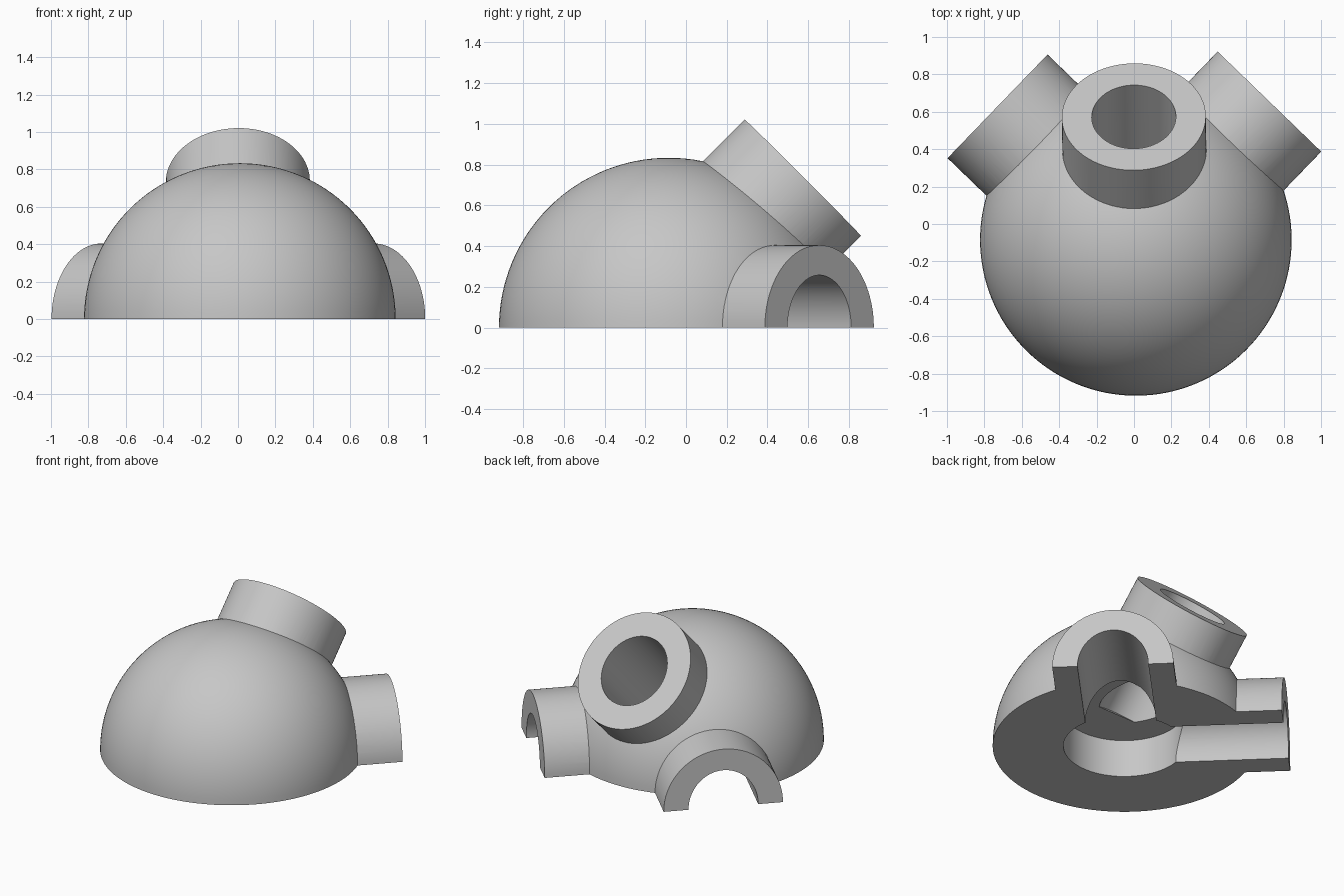
import bpy, bmesh
from math import radians, sin, cos
from mathutils import Matrix, Vector

if "Cube" in bpy.data.objects:
    bpy.data.objects.remove(bpy.data.objects["Cube"])

grey = bpy.data.materials.new("plain grey")
grey.use_nodes = True
grey.diffuse_color = (0.57, 0.57, 0.57, 1)
grey.node_tree.nodes["Principled BSDF"].inputs["Base Color"].default_value = grey.diffuse_color

CENTRE = Vector((0.01, -0.085, 0))
DOME_RADIUS = 0.833


def finish(name, bm):
    mesh = bpy.data.meshes.new(name)
    bm.to_mesh(mesh)
    bm.free()
    mesh.materials.append(grey)
    obj = bpy.data.objects.new(name, mesh)
    bpy.context.collection.objects.link(obj)
    return obj


def tube(name, end, azimuth, tilt, wide, tall, length, extra=0.0):
    """Elliptical cylinder reaching back from its end point along its axis."""
    a, t = radians(azimuth), radians(tilt)
    axis = Vector((cos(a) * cos(t), sin(a) * cos(t), sin(t)))
    side = Vector((0, 0, 1)).cross(axis).normalized()
    frame = Matrix((side, axis.cross(side), axis)).transposed().to_4x4()
    total = length + extra
    frame.translation = CENTRE + end + axis * (extra - total / 2)
    bm = bmesh.new()
    bmesh.ops.create_cone(bm, cap_ends=True, segments=96, radius1=1, radius2=1, depth=total,
                          matrix=frame @ Matrix.Diagonal((wide, tall, 1, 1)))
    return finish(name, bm)


def combine(target, tool, operation):
    tool.hide_render = True
    mod = target.modifiers.new(tool.name, "BOOLEAN")
    mod.operation, mod.object, mod.solver = operation, tool, "EXACT"
    bpy.context.view_layer.objects.active = target
    bpy.ops.object.modifier_apply(modifier=mod.name)
    bpy.data.objects.remove(tool)


# Round body
bm = bmesh.new()
bmesh.ops.create_uvsphere(bm, u_segments=128, v_segments=64, radius=DOME_RADIUS,
                          matrix=Matrix.Translation(CENTRE))
body = finish("ported_dome", bm)

# Ports: name, azimuth, tilt, end point, length, bore height
ports = []
for name, azimuth in (("left_port", 46), ("right_port", 136)):
    a = radians(azimuth)
    ports.append((name, azimuth, 0, Vector((cos(a), sin(a), 0)) * 1.028, 1.028, 0.257))
ports.append(("upper_port", 91, 45, Vector((-0.011, 0.658, 0.735)), 0.85, 0.24))

for name, azimuth, tilt, end, length, bore in ports:
    outer_length = length - 0.15
    combine(body, tube(name, end, azimuth, tilt, 0.385, 0.404, outer_length), "UNION")

# Flat underside
bm = bmesh.new()
bmesh.ops.create_cube(bm, size=4, matrix=Matrix.Translation((0, 0, -2)))
combine(body, finish("ground_cutter", bm), "DIFFERENCE")

# Central round chamber with a flat ceiling
chamber = tube("chamber_cutter", Vector((0, 0, 0.262)), 0, 90, 0.385, 0.385, 0.5)
combine(body, chamber, "DIFFERENCE")

# Bores through the ports into the chamber
for name, azimuth, tilt, end, length, bore in ports:
    cutter = tube(name + "_bore", end, azimuth, tilt, 0.225, bore, length, 0.1)
    combine(body, cutter, "DIFFERENCE")

bpy.ops.object.select_all(action="DESELECT")
body.select_set(True)
bpy.context.view_layer.objects.active = body
bpy.ops.object.shade_smooth_by_angle(angle=radians(25))
